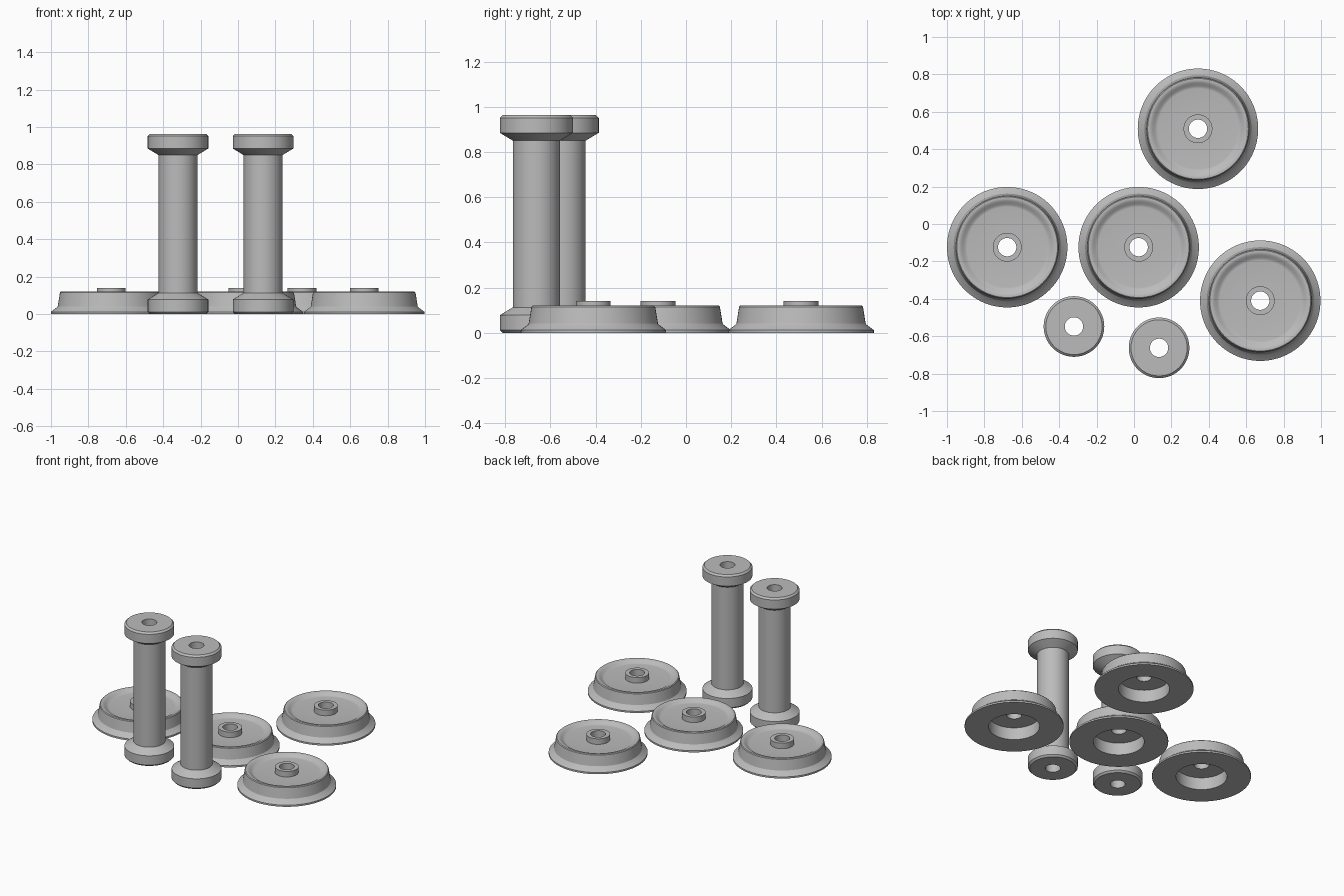
import bpy, bmesh, math

if "Cube" in bpy.data.objects:
    bpy.data.objects.remove(bpy.data.objects["Cube"])

grey = bpy.data.materials.new("plain_grey")
grey.diffuse_color = (0.5, 0.5, 0.5, 1)
grey.use_nodes = True
grey.node_tree.nodes["Principled BSDF"].inputs["Base Color"].default_value = grey.diffuse_color


def lathe(name, profile, x, y, sides=96):
    """Spin a closed (radius, height) profile about the vertical axis."""
    bm = bmesh.new()
    rings = []
    for i in range(sides):
        a = 2 * math.pi * i / sides
        rings.append([bm.verts.new((r * math.cos(a), r * math.sin(a), z)) for r, z in profile])
    n = len(profile)
    for i in range(sides):
        p, q = rings[i], rings[(i + 1) % sides]
        for j in range(n):
            k = (j + 1) % n
            bm.faces.new((p[j], q[j], q[k], p[k]))
    bmesh.ops.recalc_face_normals(bm, faces=bm.faces)
    mesh = bpy.data.meshes.new(name)
    bm.to_mesh(mesh)
    bm.free()
    mesh.materials.append(grey)
    obj = bpy.data.objects.new(name, mesh)
    obj.location = (x, y, 0)
    bpy.context.collection.objects.link(obj)
    bpy.ops.object.select_all(action='DESELECT')
    obj.select_set(True)
    bpy.context.view_layer.objects.active = obj
    bpy.ops.object.shade_smooth_by_angle(angle=math.radians(20))
    return obj


# Flanged wheel: hollow underside, flange, tapered tread, dished face, raised hub
wheel = [(0.166, 0), (0.322, 0), (0.322, 0.012), (0.290, 0.036), (0.286, 0.041),
         (0.274, 0.115), (0.269, 0.12), (0.260, 0.12)]
# Soft dish between the rim and the flat web
for i in range(1, 9):
    t = i / 8
    wheel.append((0.260 - 0.045 * t, 0.12 - 0.02 * t * t * (3 - 2 * t)))
wheel += [(0.077, 0.10), (0.077, 0.14), (0.049, 0.14), (0.049, 0.088), (0.166, 0.088)]

for i, (x, y) in enumerate([(-0.678, -0.124), (0.025, -0.124), (0.342, 0.509), (0.675, -0.41)]):
    lathe(f"wheel_{i + 1}", wheel, x, y)

# Axle tube with a chamfered collar at each end, mirrored about mid height
H = 0.963
lower = [(0.049, 0), (0.150, 0), (0.162, 0.012), (0.162, 0.078), (0.104, 0.113)]
axle = lower + [(r, H - z) for r, z in reversed(lower)]

for i, (x, y) in enumerate([(-0.321, -0.548), (0.134, -0.662)]):
    lathe(f"axle_{i + 1}", axle, x, y)
